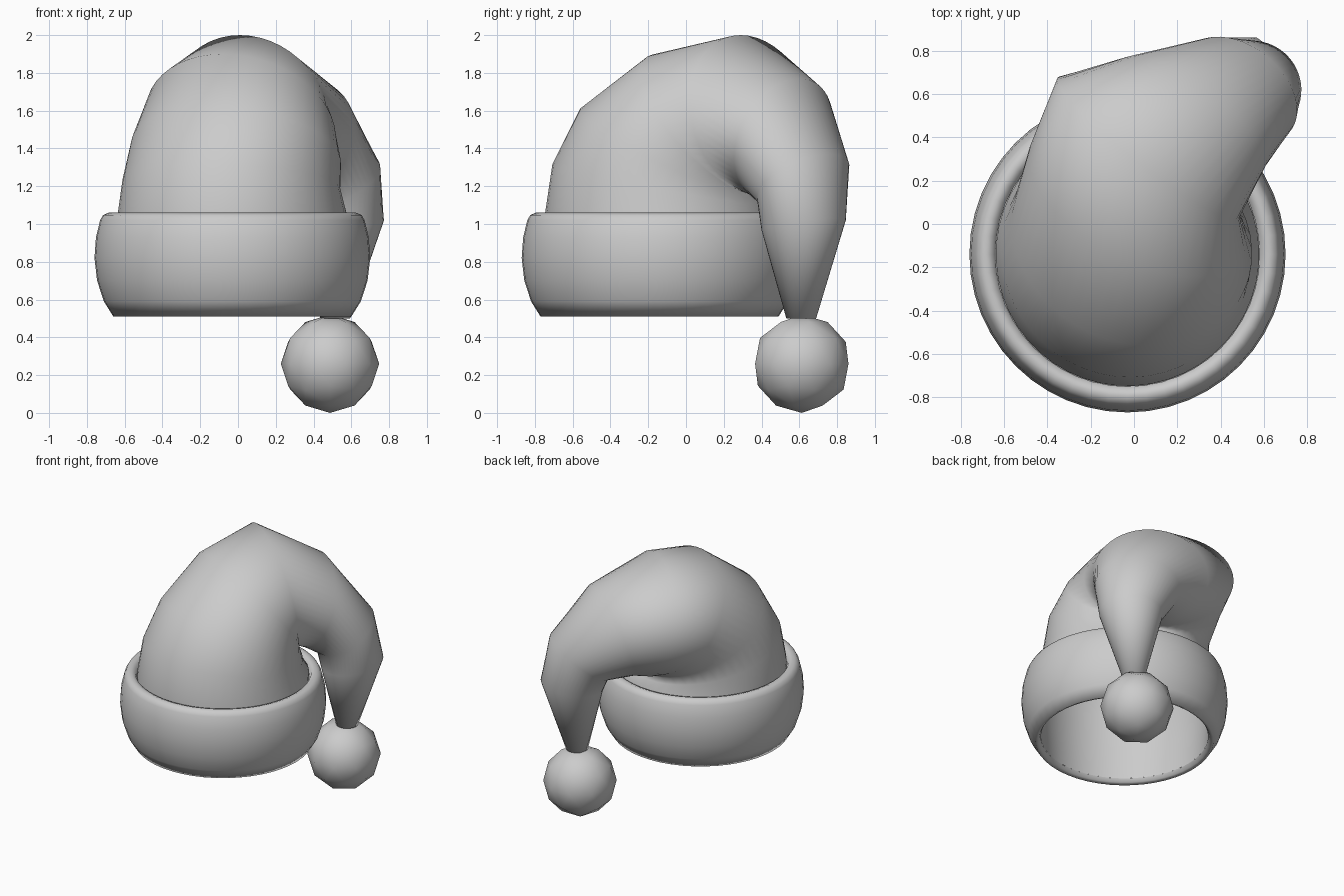
import bpy
import math
from mathutils import Vector

if "Cube" in bpy.data.objects:
    bpy.data.objects.remove(bpy.data.objects["Cube"])

SEG = 48


def loft(name, rings, cap_end=False):
    """Skin a list of equal-length rings of points into one smooth mesh."""
    n = len(rings[0])
    verts = [p for r in rings for p in r]
    faces = []
    for i in range(len(rings) - 1):
        for j in range(n):
            k = (j + 1) % n
            faces.append((i * n + j, i * n + k, (i + 1) * n + k, (i + 1) * n + j))
    if cap_end:
        faces.append(tuple((len(rings) - 1) * n + j for j in range(n)))
    me = bpy.data.meshes.new(name)
    me.from_pydata(verts, [], faces)
    ob = bpy.data.objects.new(name, me)
    bpy.context.collection.objects.link(ob)
    for p in me.polygons:
        p.use_smooth = True
    return ob


def ring(outer, inner, width, yaw):
    """Ellipse spanning outer to inner, with a level half-width axis."""
    o, i = Vector(outer), Vector(inner)
    c, a = (o + i) / 2, (o - i) / 2
    y = math.radians(yaw)
    w = Vector((math.sin(y), -math.cos(y), 0)) * width
    return [c + a * math.cos(t) + w * math.sin(t)
            for t in (2 * math.pi * k / SEG for k in range(SEG))]


def level_ring(cx, cy, r, z):
    return [Vector((cx + r * math.cos(t), cy + r * math.sin(t), z))
            for t in (2 * math.pi * k / SEG for k in range(SEG))]


CX, CY = -0.03, -0.14

# Rolled brim
profile = [(.592, .545), (.605, .52), (.63, .51), (.68, .59), (.716, .70),
           (.73, .82), (.722, .93), (.70, 1.02), (.685, 1.047), (.655, 1.06),
           (.625, 1.05), (.61, 1.02)]
loft("brim", [level_ring(CX, CY, r, z) for r, z in profile])


# Drooping cone, folding over toward the back right
def base(z, r=.608, yaw=78):
    d = Vector((math.cos(math.radians(yaw)), math.sin(math.radians(yaw)), 0)) * r
    c = Vector((CX, CY, z))
    return ring(c - d, c + d, r, yaw)


rings = [base(.545, .592), base(.80), base(1.05)]
for spec in [
    ((-.16, -.69, 1.32), (.09, .42, 1.10), .58, 76),
    ((-.13, -.53, 1.62), (.11, .40, 1.13), .57, 72),
    ((-.08, -.15, 1.90), (.11, .39, 1.15), .55, 64),
    ((.01, .29, 2.00), (.12, .41, 1.15), .53, 52),
    ((.35, .60, 1.77), (.21, .43, 1.13), .41, 53),
    ((.63, .76, 1.37), (.35, .48, 1.08), .30, 48),
    ((.70, .785, 1.03), (.40, .46, .96), .225, 47),
    ((.57, .665, .50), (.46, .555, .50), .08, 45),
]:
    rings.append(ring(*spec))
loft("cone", rings, cap_end=True)

# Pompom
bpy.ops.mesh.primitive_ico_sphere_add(subdivisions=2, radius=.26,
                                      location=(.487, .613, .26),
                                      rotation=(0, 0, math.radians(18)))
pom = bpy.context.object
pom.name = "pompom"
bpy.ops.object.shade_smooth()
